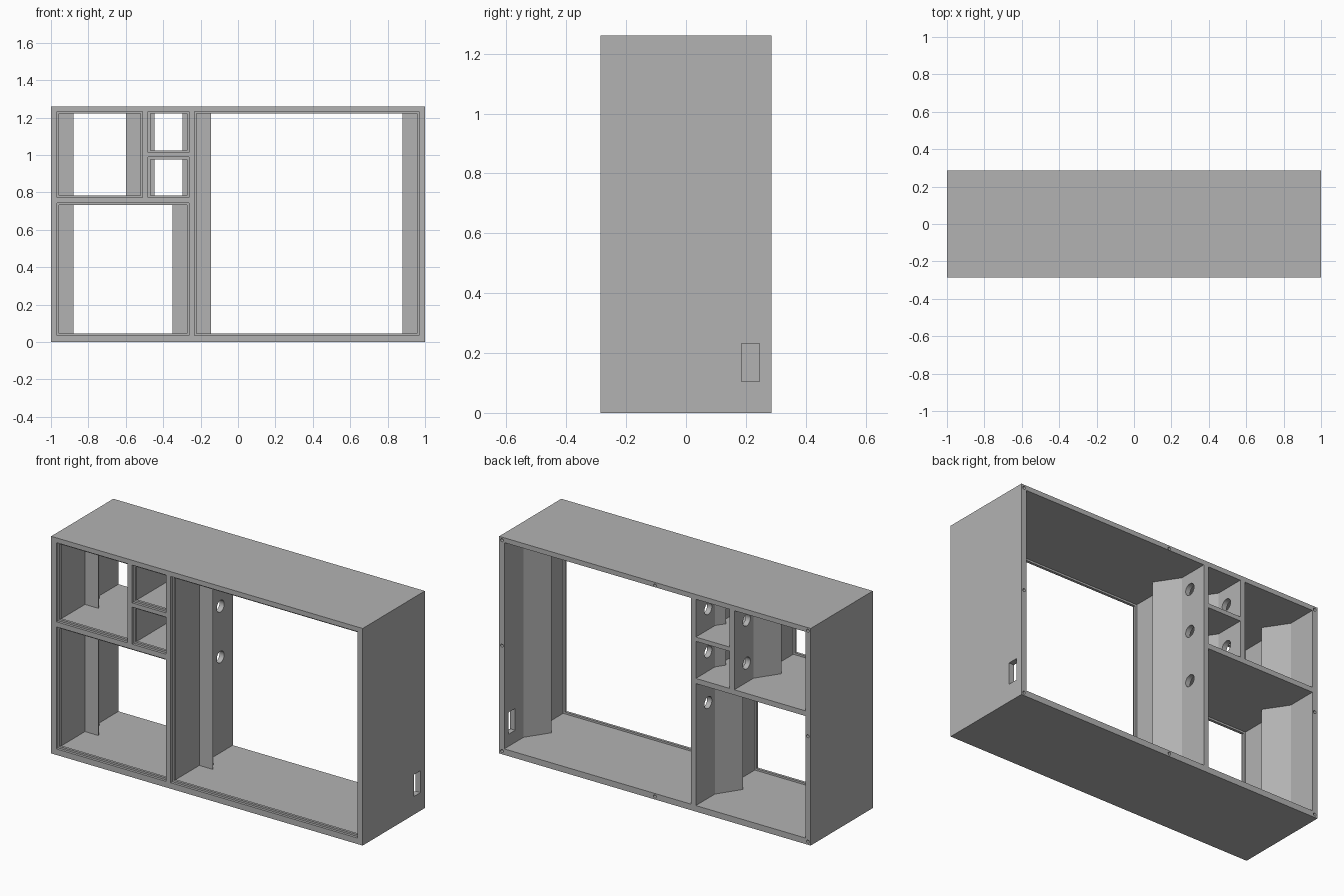
import bpy
import bmesh
from math import pi, radians
from mathutils import Matrix, Vector

if "Cube" in bpy.data.objects:
    bpy.data.objects.remove(bpy.data.objects["Cube"])

HALF_DEPTH, HEIGHT = 0.285, 1.26
LIP = 0.011          # height of the ridge around each front opening
BACK = 0.4           # cutters overshoot the back by this y

grey = bpy.data.materials.new("matte grey")
grey.use_nodes = True
grey.diffuse_color = (0.45, 0.45, 0.45, 1)
grey.node_tree.nodes["Principled BSDF"].inputs["Base Color"].default_value = (0.45, 0.45, 0.45, 1)


def finish(bm, name):
    bmesh.ops.recalc_face_normals(bm, faces=bm.faces)
    mesh = bpy.data.meshes.new(name)
    bm.to_mesh(mesh)
    bm.free()
    mesh.materials.append(grey)
    obj = bpy.data.objects.new(name, mesh)
    bpy.context.collection.objects.link(obj)
    return obj


def box(name, x, y, z):
    bm = bmesh.new()
    bmesh.ops.create_cube(bm, size=1)
    for v in bm.verts:
        v.co = Vector([(r[0] + r[1]) / 2 + c * (r[1] - r[0]) for c, r in zip(v.co, (x, y, z))])
    return finish(bm, name)


def prism(name, plan, z):
    bm = bmesh.new()
    face = bm.faces.new([bm.verts.new((x, y, z[0])) for x, y in plan])
    top = bmesh.ops.extrude_face_region(bm, geom=[face])["geom"]
    verts = [g for g in top if isinstance(g, bmesh.types.BMVert)]
    bmesh.ops.translate(bm, verts=verts, vec=(0, 0, z[1] - z[0]))
    return finish(bm, name)


def rod(name, radius, length, centre, axis, sides):
    bm = bmesh.new()
    turn = Matrix.Rotation(pi / 2, 4, "Y" if axis == "x" else "X")
    bmesh.ops.create_cone(bm, cap_ends=True, segments=sides, radius1=radius, radius2=radius,
                          depth=length, matrix=Matrix.Translation(centre) @ turn)
    return finish(bm, name)


def cut(target, cutter):
    cutter.hide_render = True
    mod = target.modifiers.new("cut", "BOOLEAN")
    mod.operation, mod.solver, mod.object = "DIFFERENCE", "EXACT", cutter
    bpy.context.view_layer.objects.active = target
    bpy.ops.object.modifier_apply(modifier=mod.name)
    bpy.data.objects.remove(cutter)


# Solid case
case = box("divided_case", (-1, 1), (-HALF_DEPTH, HALF_DEPTH), (0, HEIGHT))

# Compartments: x range, z range, width of the wedge fins on the side walls
compartments = [
    ((-0.967, -0.51), (0.773, 1.232), 0.088),
    ((-0.48, -0.263), (1.013, 1.232), 0.034),
    ((-0.48, -0.263), (0.773, 0.988), 0.034),
    ((-0.967, -0.263), (0.035, 0.743), 0.088),
    ((-0.233, 0.967), (0.035, 1.232), 0.088),
]
FIN_BACK = 0.11
for (x0, x1), z, fin in compartments:
    # Chamber behind the ridge, with a wedge fin left standing on each side wall
    tip = FIN_BACK - fin * 1.5
    start = -0.255
    plan = [(x0, start), (x1, start), (x1, tip), (x1 - fin, tip), (x1, FIN_BACK), (x1, BACK),
            (x0, BACK), (x0, FIN_BACK), (x0 + fin, tip), (x0, tip)]
    cut(case, prism("chamber_cutter", plan, z))
    # Narrow opening through the ridge, then the wider front recess
    cut(case, box("ridge_cutter", (x0 + LIP, x1 - LIP), (-0.28, -0.2), (z[0] + LIP, z[1] - LIP)))
    cut(case, box("recess_cutter", (x0, x1), (-BACK, -0.27), z))

# Round cable holes through the dividers
for x in (-0.25, -0.495):
    for z in (1.135, 0.885, 0.59):
        if x > -0.3 or z > 0.8:
            cut(case, rod("cable_hole_cutter", 0.034, 0.1, (x, 0.172, z), "x", 32))

# Rectangular socket slot in the left wall
cut(case, box("slot_cutter", (0.92, 1.1), (0.185, 0.245), (0.105, 0.232)))

# Screw holes around the back rim
for x in (-0.982, 0, 0.982):
    for z in (0.018, HEIGHT / 2, HEIGHT - 0.018):
        if x or z != HEIGHT / 2:
            cut(case, rod("screw_hole_cutter", 0.009, 0.1, (x, HALF_DEPTH, z), "y", 16))

bpy.ops.object.select_all(action="DESELECT")
case.select_set(True)
bpy.context.view_layer.objects.active = case
bpy.ops.object.shade_smooth_by_angle(angle=radians(25))
